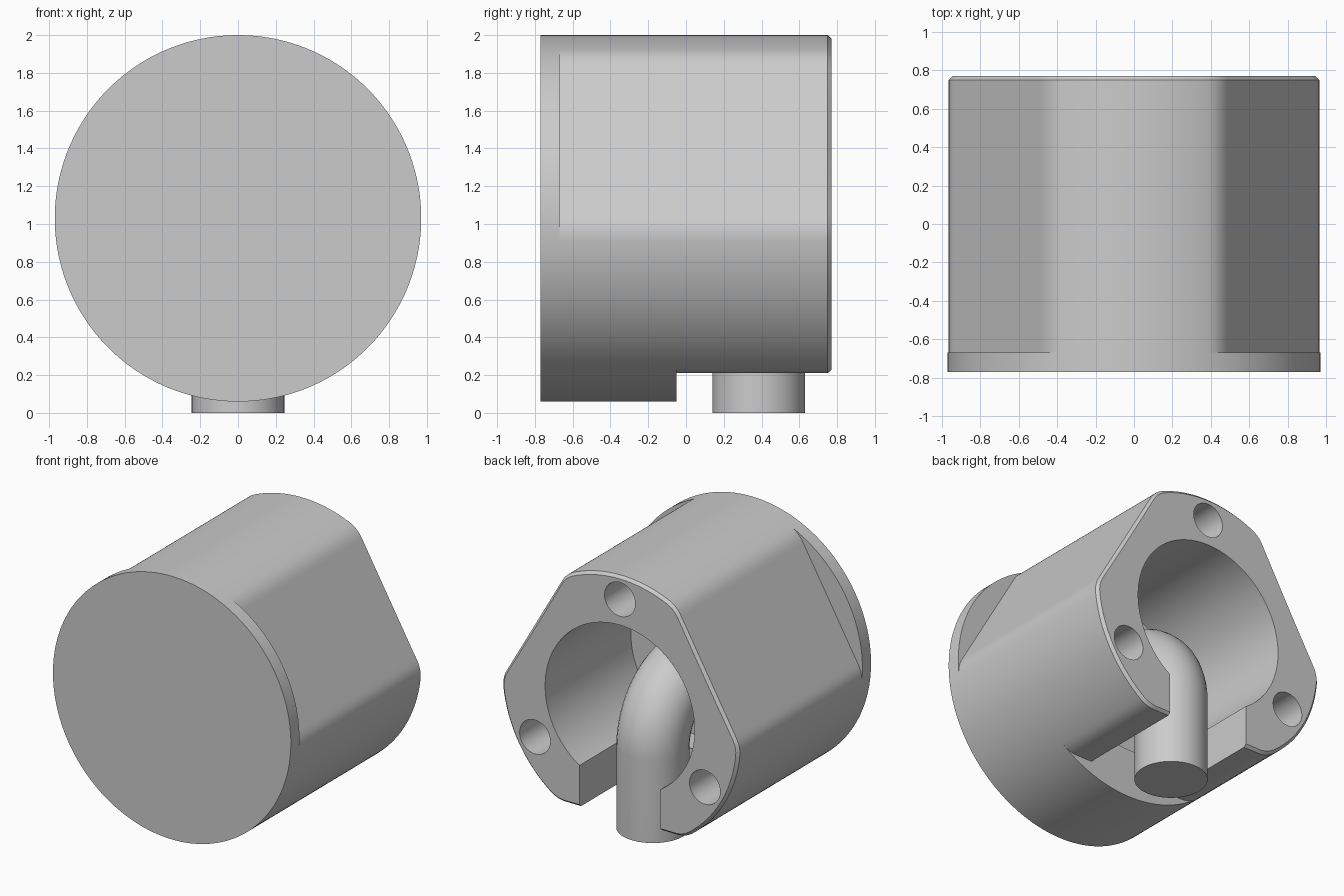
import bpy, bmesh
from math import sin, cos, sqrt, acos, radians, pi
from mathutils import Matrix

if "Cube" in bpy.data.objects:
    bpy.data.objects.remove(bpy.data.objects["Cube"])

CZ = 1.03          # height of the housing axis
R = 0.97           # housing radius
FLAT = 0.82        # distance from axis to each flat
FILLET = 0.2       # rounding between flat and cylinder
BORE = 0.61
STEP_Y = -0.05     # where the lower flat and the slot begin
BACK = 0.77
SEGMENTS = 240

grey = bpy.data.materials.new("plain grey")
grey.use_nodes = True
colour = (0.6, 0.6, 0.6, 1)
grey.diffuse_color = colour
grey.node_tree.nodes["Principled BSDF"].inputs["Base Color"].default_value = colour


def make_object(name, bm):
    mesh = bpy.data.meshes.new(name)
    bmesh.ops.recalc_face_normals(bm, faces=bm.faces)
    bm.to_mesh(mesh)
    bm.free()
    mesh.materials.append(grey)
    obj = bpy.data.objects.new(name, mesh)
    bpy.context.collection.objects.link(obj)
    return obj


def activate(obj):
    bpy.ops.object.select_all(action='DESELECT')
    obj.select_set(True)
    bpy.context.view_layer.objects.active = obj


def radius_at(angle, flats):
    """Radius of a circle with filleted flats whose normals are given."""
    reach = R - FILLET
    alpha = acos((FLAT - FILLET) / reach)
    for normal in flats:
        off = abs((angle - normal + pi) % (2 * pi) - pi)
        if off >= alpha:
            continue
        if FLAT * sin(off) / cos(off) <= reach * sin(alpha):
            return FLAT / cos(off)
        side = off - alpha
        return reach * cos(side) + sqrt(FILLET ** 2 - (reach * sin(side)) ** 2)
    return R


def ring(bm, y, flats=(), inset=0):
    verts = []
    for i in range(SEGMENTS):
        a = 2 * pi * i / SEGMENTS
        r = radius_at(a, flats) - inset
        verts.append(bm.verts.new((r * cos(a), y, CZ + r * sin(a))))
    return verts


# Housing: lofted rings, round at the front and flattened towards the back
upper = [radians(30), radians(150)]
all_flats = upper + [radians(270)]
bm = bmesh.new()
rings = [ring(bm, -BACK), ring(bm, -0.67), ring(bm, -0.67, upper),
         ring(bm, STEP_Y, upper), ring(bm, STEP_Y, all_flats),
         ring(bm, BACK - 0.02, all_flats), ring(bm, BACK, all_flats, 0.02)]
for a, b in zip(rings, rings[1:]):
    for i in range(SEGMENTS):
        j = (i + 1) % SEGMENTS
        bm.faces.new((a[i], a[j], b[j], b[i]))
bm.faces.new(rings[0])
bm.faces.new(rings[-1])
bmesh.ops.remove_doubles(bm, verts=bm.verts, dist=1e-5)
housing = make_object("housing", bm)


def cylinder_cutter(name, x, z, radius, start):
    bm = bmesh.new()
    end = BACK + 0.2
    place = Matrix.Translation((x, (start + end) / 2, z)) @ Matrix.Rotation(pi / 2, 4, 'X')
    bmesh.ops.create_cone(bm, cap_ends=True, segments=96, radius1=radius,
                          radius2=radius, depth=end - start, matrix=place)
    return make_object(name, bm)


# Cutters: main bore, three screw holes and the pipe slot
cutters = [cylinder_cutter("bore_cutter", 0, CZ, BORE, -0.23)]
for i in range(3):
    a = radians(90 + 120 * i)
    cutters.append(cylinder_cutter(f"screw_hole_cutter_{i + 1}", 0.8 * cos(a),
                                   CZ + 0.8 * sin(a), 0.125, 0.17))
bm = bmesh.new()
bmesh.ops.create_cube(bm, size=1, matrix=Matrix.Translation((0, STEP_Y + 0.5, 0.45))
                      @ Matrix.Diagonal((0.66, 1, 1.1, 1)))
cutters.append(make_object("slot_cutter", bm))

activate(housing)
for cutter in cutters:
    mod = housing.modifiers.new(cutter.name, 'BOOLEAN')
    mod.operation = 'DIFFERENCE'
    mod.solver = 'EXACT'
    mod.object = cutter
    bpy.ops.object.modifier_apply(modifier=mod.name)
    bpy.data.objects.remove(cutter)
bpy.ops.object.shade_smooth_by_angle(angle=radians(25))

# Pipe: leaves the bore floor, bends down and out through the slot
PIPE_Y, BEND = 0.385, 0.43
path = [(0, -0.25, CZ)]
for i in range(25):
    a = pi / 2 * i / 24
    path.append((0, PIPE_Y - BEND + BEND * sin(a), CZ - BEND + BEND * cos(a)))
path.append((0, PIPE_Y, 0))
curve = bpy.data.curves.new("pipe", 'CURVE')
curve.dimensions = '3D'
curve.bevel_depth = 0.245
curve.bevel_resolution = 14
curve.use_fill_caps = True
spline = curve.splines.new('POLY')
spline.points.add(len(path) - 1)
for point, co in zip(spline.points, path):
    point.co = (*co, 1)
curve.materials.append(grey)
pipe = bpy.data.objects.new("pipe", curve)
bpy.context.collection.objects.link(pipe)
activate(pipe)
bpy.ops.object.convert(target='MESH')
bpy.ops.object.shade_smooth_by_angle(angle=radians(30))
